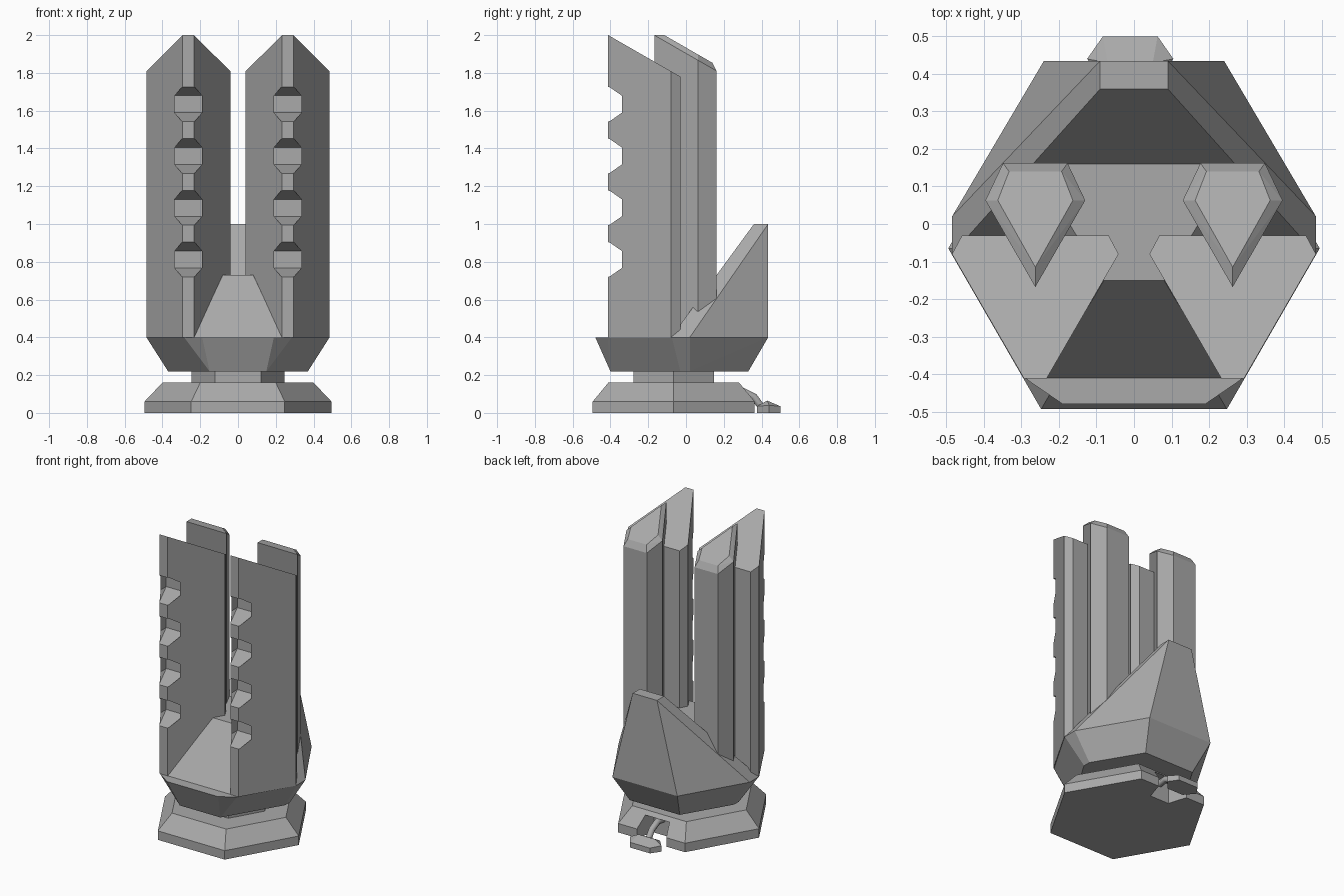
import bpy, bmesh, math
from mathutils import Vector

if "Cube" in bpy.data.objects:
    bpy.data.objects.remove(bpy.data.objects["Cube"])

grey = bpy.data.materials.new("mid_grey")
grey.diffuse_color = (0.4, 0.4, 0.4, 1)
grey.use_nodes = True
grey.node_tree.nodes["Principled BSDF"].inputs["Base Color"].default_value = grey.diffuse_color


def hull(name, pts):
    """Flat-faced convex solid around the given points."""
    bm = bmesh.new()
    for p in pts:
        bm.verts.new(p)
    res = bmesh.ops.convex_hull(bm, input=bm.verts[:])
    junk = {g for g in res["geom_interior"] + res["geom_unused"]
            if isinstance(g, bmesh.types.BMVert)}
    bmesh.ops.delete(bm, geom=list(junk), context='VERTS')
    bmesh.ops.dissolve_limit(bm, angle_limit=math.radians(0.5),
                             verts=bm.verts[:], edges=bm.edges[:])
    bmesh.ops.recalc_face_normals(bm, faces=bm.faces[:])
    me = bpy.data.meshes.new(name)
    bm.to_mesh(me)
    bm.free()
    me.materials.append(grey)
    ob = bpy.data.objects.new(name, me)
    bpy.context.collection.objects.link(ob)
    return ob


def both(pts):
    """Points plus their mirror images in x."""
    return [(s * x, y, z) for x, y, z in pts for s in (1, -1)]


def ring(r, z, cy=-0.065):
    """Six corners of a hexagon with points on the x axis."""
    return [(r * math.cos(i * math.pi / 3), cy + r * math.sin(i * math.pi / 3), z)
            for i in range(6)]


def cut(ob, cutters):
    """Subtract the cutters and bake the result."""
    for c in cutters:
        m = ob.modifiers.new("cut", 'BOOLEAN')
        m.operation, m.solver, m.object = 'DIFFERENCE', 'EXACT', c
    bpy.context.view_layer.update()
    dg = bpy.context.evaluated_depsgraph_get()
    me = bpy.data.meshes.new_from_object(ob.evaluated_get(dg))
    ob.modifiers.clear()
    ob.data = me
    for c in cutters:
        bpy.data.objects.remove(c)


# Hexagonal base with a sloped rim and a socket notch at the back
base = hull("base", ring(0.495, 0) + ring(0.495, 0.06) + ring(0.4, 0.16))
cut(base, [hull("notch_cutter", both([(x, y, z) for x, y in ((0.12, 0.40), (0.07, 0.24))
                                      for z in (-0.1, 0.135)]))])
hull("neck", ring(0.245, 0.15) + ring(0.245, 0.23))

# Flared tray
hull("tray", both([(0.15, -0.40, 0.22), (0.19, -0.33, 0.22), (0.37, -0.03, 0.22),
                   (0.37, 0.02, 0.22), (0.185, 0.33, 0.22),
                   (0.19, -0.48, 0.40), (0.285, -0.415, 0.40), (0.485, -0.075, 0.40),
                   (0.485, 0.02, 0.40), (0.24, 0.435, 0.40)]))

# Front ramp with flat top, and the taller back wedge
hull("front_ramp", both([(0.235, -0.41, 0.39), (0.235, -0.41, 0.40), (0.08, -0.15, 0.73),
                         (0.27, 0.16, 0.73), (0.27, 0.16, 0.39), (0.235, -0.03, 0.39)]))
hull("back_wedge", both([(0.09, 0.435, 1.0), (0.09, 0.36, 1.0), (0.24, 0.435, 0.40),
                         (0.485, 0.02, 0.40), (0.485, -0.08, 0.40)]))

SLOPE = 0.575  # fall of the tower tops towards the back
CX = 0.263     # tower centre line
front_plan = [(-0.03, -0.412), (0.03, -0.412), (0.222, -0.08), (0.195, -0.03),
              (-0.195, -0.03), (-0.222, -0.08)]
kite_plan = [(0, -0.168), (0.133, 0.063), (0.086, 0.162), (-0.086, 0.162), (-0.133, 0.063)]
kite_top = [(0, -0.115), (0.1, 0.063), (0.07, 0.14), (-0.07, 0.14), (-0.1, 0.063)]

for side, s in (("right", 1), ("left", -1)):
    cx = s * CX
    # Front tower with four octagonal recesses down its front edge
    tower = hull(side + "_front_tower",
                 [(cx + x, y, 0.40) for x, y in front_plan] +
                 [(cx + x, y, 2.0 - SLOPE * (y + 0.412)) for x, y in front_plan])
    cutters = []
    for z in (0.812, 1.086, 1.36, 1.634):
        pts = []
        for k in (-1, 1):
            for j in (-1, 1):
                pts += [(cx + j * x, y, z + k * h) for x, y, h in
                        ((0.072, -0.5, 0.045), (0.072, -0.28, 0.045), (0.033, -0.341, 0.045),
                         (0.033, -0.5, 0.092), (0.033, -0.412, 0.092))]
        cutters.append(hull("recess_cutter", pts))
    cut(tower, cutters)
    # Back tower with a chamfered sloping top
    hull(side + "_back_tower",
         [(cx + x, y, 0.40) for x, y in kite_plan] +
         [(cx + x, y, 2.0 - SLOPE * (y + 0.168)) for x, y in kite_plan] +
         [(cx + x, y, 2.0 - SLOPE * (y + 0.115)) for x, y in kite_top])

# Plug lying behind the base
hull("plug", [(x - 0.01, y, z) for x, y, z in both(
    [(0.06, 0.375, 0.0), (0.06, 0.375, 0.035), (0.115, 0.44, 0.0), (0.115, 0.44, 0.04),
     (0.06, 0.43, 0.065), (0.073, 0.5, 0.0), (0.073, 0.5, 0.035)])])

# Short arched cable from the notch to the plug
curve = bpy.data.curves.new("cable", 'CURVE')
curve.dimensions = '3D'
curve.bevel_depth = 0.022
curve.bevel_resolution = 1
curve.use_fill_caps = True
path = [(0, 0.22, 0.11), (0, 0.30, 0.115), (0, 0.36, 0.085), (0, 0.40, 0.03)]
sp = curve.splines.new('POLY')
sp.points.add(len(path) - 1)
for p, co in zip(sp.points, path):
    p.co = (*co, 1)
curve.materials.append(grey)
bpy.context.collection.objects.link(bpy.data.objects.new("cable", curve))
